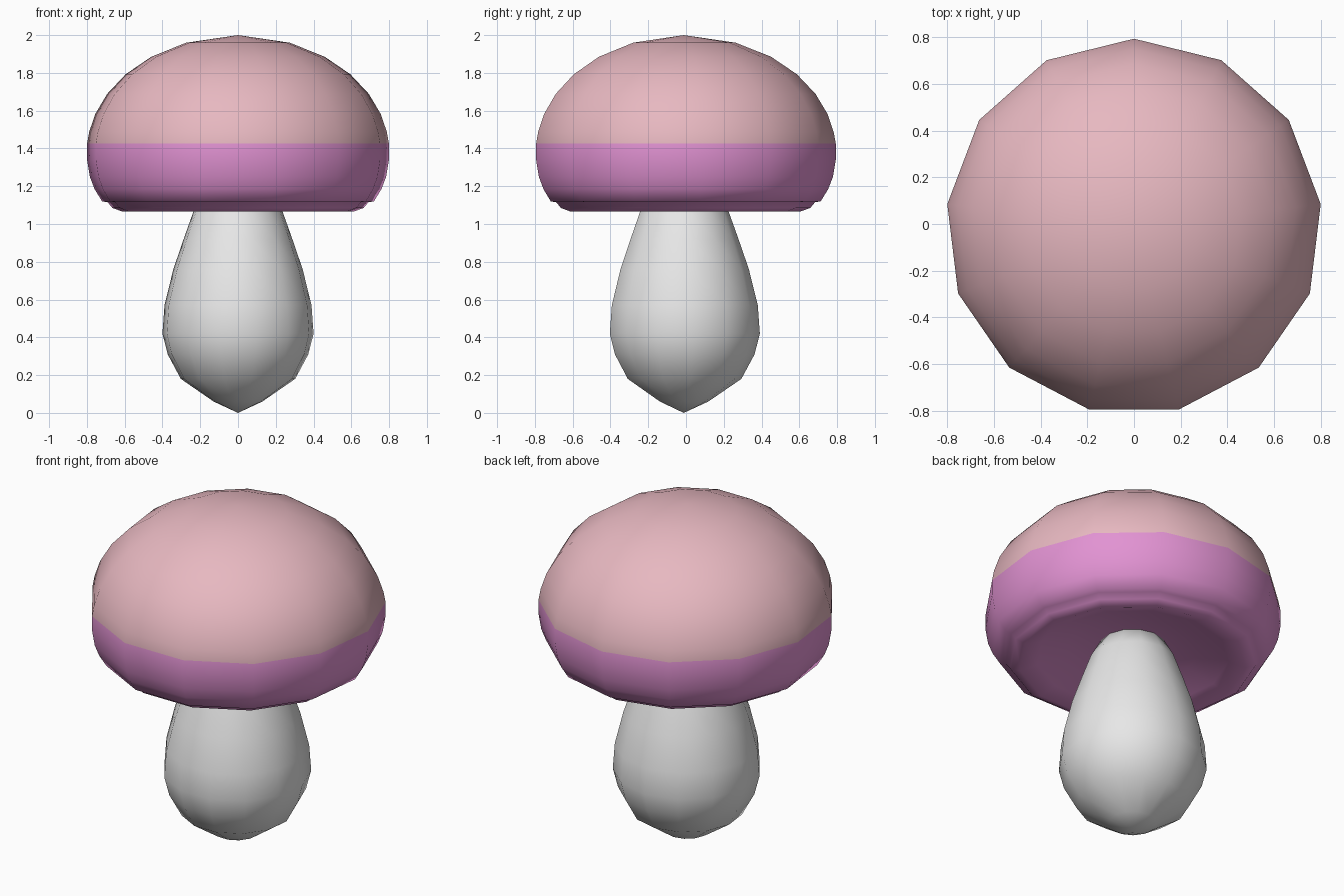
import bpy, bmesh, math

if "Cube" in bpy.data.objects:
    bpy.data.objects.remove(bpy.data.objects["Cube"])

SIDES = 13
CY = -0.012  # centre offset so the odd-sided shape sits centred on y


def material(name, rgb):
    m = bpy.data.materials.new(name)
    m.diffuse_color = (*rgb, 1.0)
    m.use_nodes = True
    m.node_tree.nodes["Principled BSDF"].inputs["Base Color"].default_value = m.diffuse_color
    return m


def lathe(name, profile, mats, pick=lambda z: 0, sharp=60):
    """Revolve (radius, z) points into a 13-sided smooth solid."""
    bm = bmesh.new()
    rings = []
    for r, z in profile:
        if r == 0:
            rings.append([bm.verts.new((0, CY, z))] * SIDES)
        else:
            rings.append([bm.verts.new((r * math.sin(2 * math.pi * i / SIDES),
                                        CY + r * math.cos(2 * math.pi * i / SIDES), z))
                          for i in range(SIDES)])
    for a, b in zip(rings, rings[1:]):
        for i in range(SIDES):
            j = (i + 1) % SIDES
            quad = list(dict.fromkeys((a[i], a[j], b[j], b[i])))
            bm.faces.new(quad)
    bmesh.ops.recalc_face_normals(bm, faces=bm.faces)
    for f in bm.faces:
        f.material_index = pick(f.calc_center_median().z)
    mesh = bpy.data.meshes.new(name)
    bm.to_mesh(mesh)
    bm.free()
    for m in mats:
        mesh.materials.append(m)
    ob = bpy.data.objects.new(name, mesh)
    bpy.context.collection.objects.link(ob)
    bpy.context.view_layer.objects.active = ob
    ob.select_set(True)
    bpy.ops.object.shade_smooth_by_angle(angle=math.radians(sharp))
    ob.select_set(False)
    return ob


pink = material("pale_pink", (0.80, 0.48, 0.53))
purple = material("orchid_purple", (0.76, 0.29, 0.65))
white = material("off_white", (0.80, 0.80, 0.80))

# Stem: bulb tapering up into the cap
lathe("stem", [(0, 0), (0.13, 0.06), (0.305, 0.18), (0.375, 0.31), (0.403, 0.42),
               (0.392, 0.57), (0.345, 0.76), (0.29, 0.92), (0.238, 1.065),
               (0.18, 1.17), (0, 1.2)], [white])

# Cap: elliptical dome, purple rim band with rounded lip, shallow recess below
dome = [(0, 2.0)]
for deg in (70, 55, 42, 30, 19, 10):
    a = math.radians(deg)
    dome.append((0.806 * math.cos(a), 1.38 + 0.617 * math.sin(a)))
rim = [(0.805, 1.425), (0.805, 1.34), (0.79, 1.25), (0.765, 1.185), (0.725, 1.12),
       (0.695, 1.115), (0.67, 1.085), (0.615, 1.065),
       (0.52, 1.095), (0.36, 1.14), (0.18, 1.17), (0, 1.175)]
lathe("cap", dome + rim, [pink, purple], lambda z: 0 if z > 1.425 else 1)
